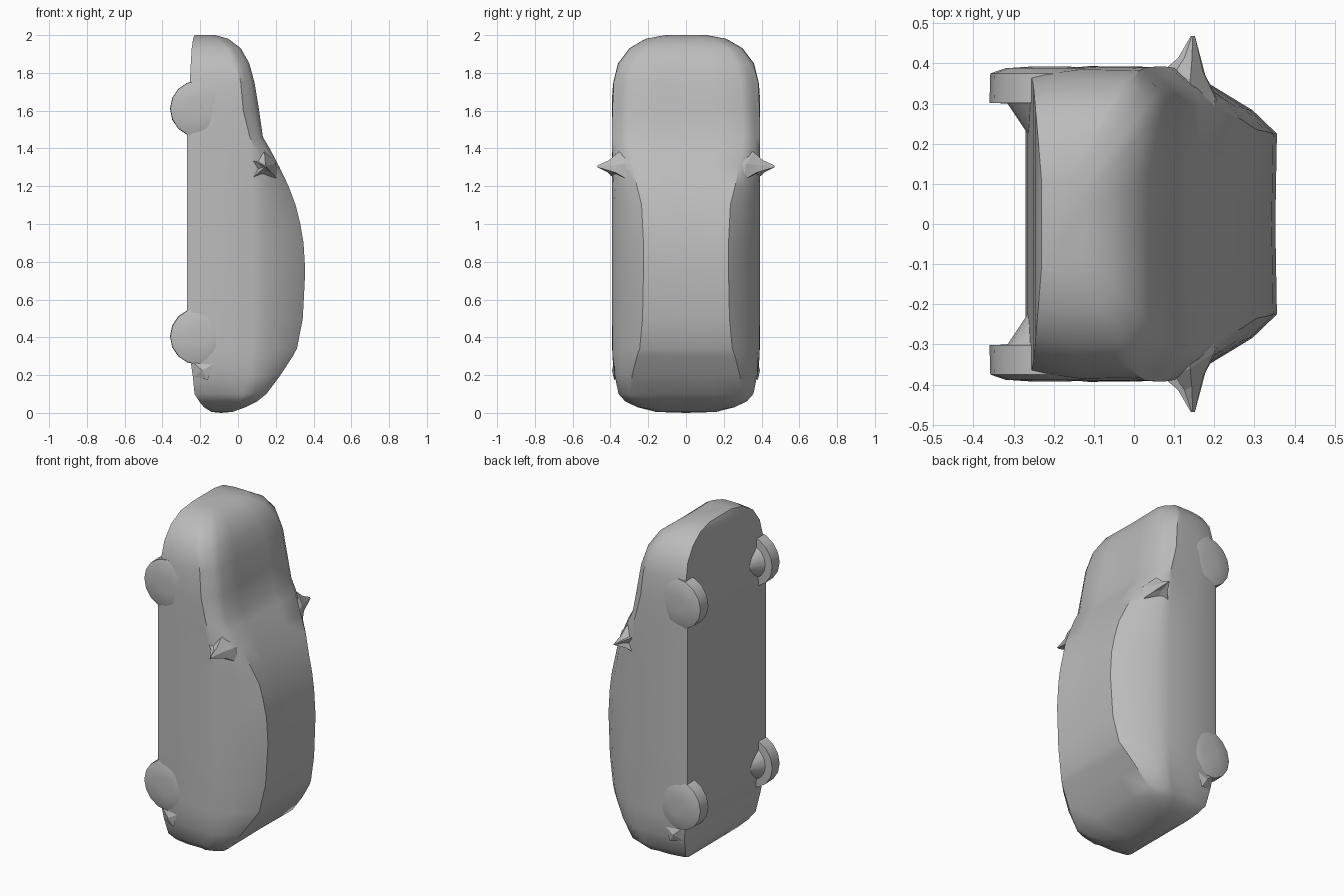
import bpy, bmesh, math

if "Cube" in bpy.data.objects:
    bpy.data.objects.remove(bpy.data.objects["Cube"])

grey = bpy.data.materials.new("plain grey")
grey.use_nodes = True
GREY = (0.5, 0.5, 0.5, 1)
grey.diffuse_color = GREY
grey.node_tree.nodes["Principled BSDF"].inputs["Base Color"].default_value = GREY


def finish(name, bm, angle):
    """Turn a bmesh into a grey, smooth-shaded object."""
    bmesh.ops.remove_doubles(bm, verts=bm.verts, dist=0.0001)
    bmesh.ops.recalc_face_normals(bm, faces=bm.faces)
    mesh = bpy.data.meshes.new(name)
    bm.to_mesh(mesh)
    bm.free()
    mesh.materials.append(grey)
    ob = bpy.data.objects.new(name, mesh)
    bpy.context.collection.objects.link(ob)
    bpy.ops.object.select_all(action='DESELECT')
    bpy.context.view_layer.objects.active = ob
    ob.select_set(True)
    bpy.ops.object.shade_smooth_by_angle(angle=math.radians(angle))
    return ob


def loft(bm, rings, caps=True):
    """Bridge closed rings of points, capping both ends."""
    vs = [[bm.verts.new(p) for p in r] for r in rings]
    n = len(vs[0])
    for a, b in zip(vs, vs[1:]):
        for i in range(n):
            j = (i + 1) % n
            bm.faces.new((a[i], a[j], b[j], b[i]))
    if caps:
        bm.faces.new(vs[0])
        bm.faces.new(vs[-1])


def section(z, xb, w, xs, wr, xr):
    """Symmetric body outline: floor, sill, side, shoulder, roof."""
    bulge = 0.055 * w
    sill = min(0.035, (xs - xb) * 0.3)
    half = [(xb, w * 0.945), (xb + sill, w * 0.97),
            (xb + (xs - xb) * 0.5, w), (xs, w * 0.995)]
    for t in (0.25, 0.52, 0.78):
        half.append((xs + (xr - xs) * t, w + (wr - w) * t + bulge))
    half += [(xr, wr), (xr - 0.002, wr * 0.5)]
    pts = [(xb, 0)] + half + [(xr - 0.004, 0)]
    pts += [(x, -y) for x, y in reversed(half)]
    return [(x, y, z) for x, y in pts]


# Body: tail at the bottom, nose at the top
# z, floor x, half width, shoulder x, roof half width, roof x
stations = [
    (0.005, -0.14, 0.16, -0.09, 0.11, -0.03),
    (0.03, -0.18, 0.25, -0.05, 0.22, 0.04),
    (0.06, -0.205, 0.315, -0.02, 0.27, 0.10),
    (0.10, -0.23, 0.35, 0.02, 0.30, 0.15),
    (0.20, -0.24, 0.38, 0.06, 0.285, 0.225),
    (0.30, -0.255, 0.39, 0.07, 0.26, 0.29),
    (0.34, -0.265, 0.39, 0.08, 0.245, 0.312),
    (0.50, -0.27, 0.393, 0.08, 0.23, 0.343),
    (0.75, -0.27, 0.393, 0.08, 0.225, 0.356),
    (0.90, -0.27, 0.393, 0.08, 0.225, 0.347),
    (1.00, -0.27, 0.393, 0.08, 0.23, 0.33),
    (1.10, -0.27, 0.393, 0.08, 0.235, 0.305),
    (1.20, -0.27, 0.393, 0.075, 0.26, 0.268),
    (1.30, -0.27, 0.393, 0.07, 0.28, 0.22),
    (1.40, -0.27, 0.393, 0.06, 0.30, 0.168),
    (1.46, -0.27, 0.393, 0.04, 0.305, 0.132),
    (1.60, -0.265, 0.391, 0.0, 0.30, 0.112),
    (1.75, -0.255, 0.385, -0.01, 0.29, 0.087),
    (1.85, -0.25, 0.36, -0.03, 0.27, 0.06),
    (1.93, -0.245, 0.30, -0.06, 0.22, 0.015),
    (1.98, -0.238, 0.215, -0.11, 0.15, -0.05),
    (2.00, -0.23, 0.11, -0.17, 0.07, -0.12),
]
bm = bmesh.new()
loft(bm, [section(*s) for s in stations])
# Slightly domed tail end
tip = [f for f in bm.faces if all(v.co.z < 0.006 for v in f.verts)]
res = bmesh.ops.poke(bm, faces=tip)
res["verts"][0].co.z = 0.0
finish("car_body", bm, 38)

# Wheels: turned profile of (distance from centre plane, radius)
profile = [(0.392, 0.05), (0.388, 0.11), (0.375, 0.148),
           (0.302, 0.15), (0.30, 0.105), (0.225, 0.055)]
SIDES = 16
for side, side_name in ((1, "left"), (-1, "right")):
    for z, end in ((1.61, "front"), (0.405, "rear")):
        bm = bmesh.new()
        loft(bm, [[(-0.21 + r * math.cos(2 * math.pi * i / SIDES), side * y,
                    z + r * math.sin(2 * math.pi * i / SIDES))
                   for i in range(SIDES)] for y, r in profile])
        finish(f"{end}_{side_name}_wheel", bm, 40)

    # Door mirror: a faceted spike narrowing to its tip
    base = [(0.065, 0.375, 1.34), (0.10, 0.375, 1.335), (0.14, 0.36, 1.38),
            (0.20, 0.32, 1.32), (0.215, 0.30, 1.23), (0.13, 0.36, 1.26),
            (0.068, 0.375, 1.235), (0.10, 0.375, 1.29)]
    tip = (0.147, 0.468, 1.305)

    def ring(t, y_t):
        return [(x + (tip[0] - x) * t, side * (y + (tip[1] - y) * y_t),
                 z + (tip[2] - z) * t) for x, y, z in base]

    bm = bmesh.new()
    loft(bm, [ring(-0.1, -0.35), ring(0, 0), ring(0.55, 0.42), ring(0.93, 1)])
    finish(f"{side_name}_door_mirror", bm, 15)

    # Small faceted wedge behind the rear wheel
    bm = bmesh.new()
    a, b, c, d, e = [bm.verts.new((x, side * y, z)) for x, y, z in (
        (-0.235, 0.375, 0.265), (-0.135, 0.384, 0.255), (-0.16, 0.38, 0.175),
        (-0.235, 0.36, 0.19), (-0.19, 0.392, 0.225))]
    for f in ((a, b, e), (b, c, e), (c, d, e), (d, a, e), (d, c, b, a)):
        bm.faces.new(f)
    finish(f"{side_name}_rear_wedge", bm, 10)
